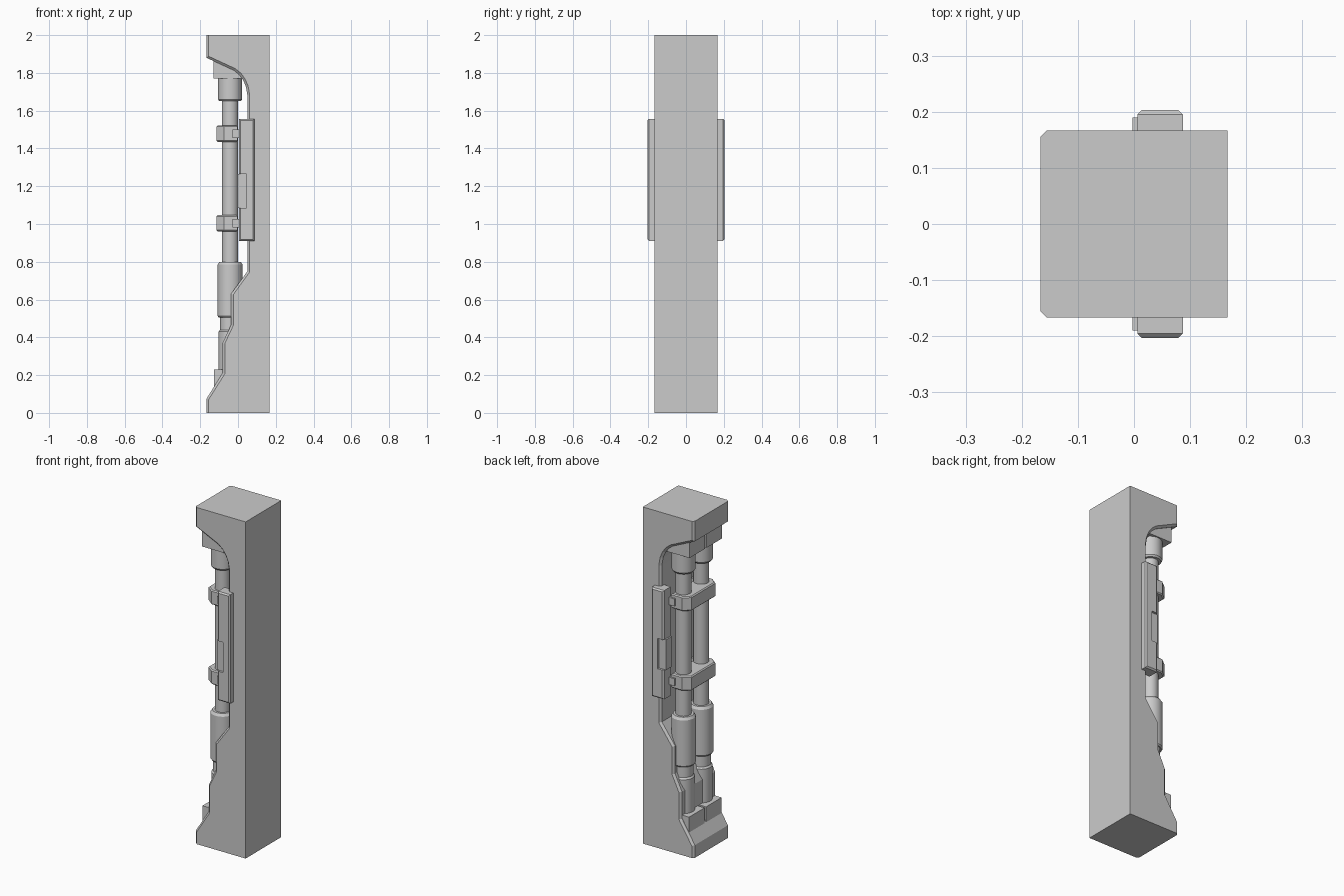
import bpy, bmesh, math

if "Cube" in bpy.data.objects:
    bpy.data.objects.remove(bpy.data.objects["Cube"])

HALF = 0.167      # half width of the pillar
PIPE_X, PIPE_Y = -0.042, 0.083


def finish(bm, name, smooth=False):
    bmesh.ops.recalc_face_normals(bm, faces=bm.faces)
    me = bpy.data.meshes.new(name)
    bm.to_mesh(me)
    bm.free()
    ob = bpy.data.objects.new(name, me)
    bpy.context.collection.objects.link(ob)
    if smooth:
        bpy.ops.object.select_all(action='DESELECT')
        ob.select_set(True)
        bpy.context.view_layer.objects.active = ob
        bpy.ops.object.shade_smooth_by_angle(angle=math.radians(30))
    return ob


def prism(points, lo, hi, axis):
    """Extrude a 2D outline along y (points are x, z) or z (points are x, y)."""
    bm = bmesh.new()
    place = (lambda a, b, t: (a, t, b)) if axis == 'y' else (lambda a, b, t: (a, b, t))
    face = bm.faces.new([bm.verts.new(place(a, b, lo)) for a, b in points])
    ext = bmesh.ops.extrude_face_region(bm, geom=[face])
    move = place(0, 0, hi - lo)
    bmesh.ops.translate(bm, vec=move, verts=[v for v in ext['geom'] if isinstance(v, bmesh.types.BMVert)])
    bmesh.ops.recalc_face_normals(bm, faces=bm.faces)
    return bm


def chamfer(bm, edges, width):
    bmesh.ops.bevel(bm, geom=edges, offset=width, segments=1, affect='EDGES', profile=0.5)


def box(name, x, y, z, bevel=0.0):
    y0, y1 = sorted(y)
    bm = prism([(x[0], z[0]), (x[1], z[0]), (x[1], z[1]), (x[0], z[1])], y0, y1, 'y')
    if bevel:
        chamfer(bm, bm.edges[:], bevel)
    return finish(bm, name)


def lathe(name, profile, x, y, sides=32):
    bm = bmesh.new()
    rings = [[bm.verts.new((x + r * math.cos(2 * math.pi * i / sides),
                            y + r * math.sin(2 * math.pi * i / sides), z))
              for i in range(sides)] for r, z in profile]
    for a, b in zip(rings, rings[1:]):
        for i in range(sides):
            j = (i + 1) % sides
            bm.faces.new((a[i], a[j], b[j], b[i]))
    bm.faces.new(rings[0])
    bm.faces.new(rings[-1])
    return finish(bm, name, smooth=True)


# Pillar body: stepped profile with chamfered front rim
outline = [(HALF, 0), (HALF, 2), (-HALF, 2), (-HALF, 1.88), (-0.02, 1.812),
           (0.006, 1.791), (0.027, 1.762), (0.042, 1.727), (0.05, 1.68),
           (0.05, 0.75), (-0.037, 0.63), (-0.037, 0.465), (-0.082, 0.37),
           (-0.082, 0.21), (-HALF, 0.075), (-HALF, 0)]
body = prism(outline, -HALF, HALF, 'y')
rim = [e for e in body.edges
       if abs(e.verts[0].co.y - e.verts[1].co.y) < 1e-5
       and all(v.co.x < HALF - 0.01 for v in e.verts)
       and not all(v.co.z > 1.999 for v in e.verts)]
chamfer(body, rim, 0.012)
finish(body, "pillar_body")

# Pipe cross-section radii from bottom to top
pipe_profile = [(0.061, 0.12), (0.061, 0.43), (0.053, 0.44), (0.053, 0.505),
                (0.060, 0.505), (0.066, 0.513), (0.066, 0.785), (0.056, 0.80),
                (0.043, 0.80), (0.043, 1.65), (0.057, 1.65), (0.064, 1.66),
                (0.064, 1.80)]

for side, tag in ((-1, "front"), (1, "back")):
    # Pipes with their end blocks
    lathe(f"pipe_{tag}", pipe_profile, PIPE_X, side * PIPE_Y)
    y_span = (side * 0.007, side * 0.153)
    finish(prism([(-0.13, 1.77), (0.04, 1.77), (0.02, 1.80), (-0.02, 1.83), (-0.13, 1.875)],
                 min(y_span), max(y_span), 'y'), f"upper_block_{tag}")
    finish(prism([(-0.127, 0.13), (-0.06, 0.13), (-0.06, 0.23), (-0.127, 0.23)],
                 min(y_span), max(y_span), 'y'), f"lower_block_{tag}")

    # Notched side panel with its inset latch plate
    panel = prism([(0.006, 0.91), (0.087, 0.91), (0.087, 1.557), (0.006, 1.557),
                   (0.006, 1.265), (0.045, 1.265), (0.045, 1.085), (0.006, 1.085)],
                  min(side * 0.135, side * 0.203), max(side * 0.135, side * 0.203), 'y')
    notch = lambda v: 1.08 < v.co.z < 1.27
    edges = [e for e in panel.edges if not (notch(e.verts[0]) and notch(e.verts[1]))
             and all(abs(v.co.y) > 0.2 for v in e.verts)]
    chamfer(panel, edges, 0.008)
    finish(panel, f"side_panel_{tag}")
    box(f"latch_plate_{tag}", (-0.003, 0.046), (side * 0.137, side * 0.19), (1.085, 1.265))

# Clamps around both pipes, each with end lugs reaching the panels
for z, tag in ((1.478, "upper"), (1.004, "lower")):
    clamp = prism([(-0.002, -0.143), (-0.002, 0.143), (-0.075, 0.143), (-0.115, 0.112),
                   (-0.115, -0.112), (-0.075, -0.143)], z - 0.043, z + 0.043, 'z')
    flat = [e for e in clamp.edges if abs(e.verts[0].co.z - e.verts[1].co.z) < 1e-5]
    chamfer(clamp, flat, 0.006)
    finish(clamp, f"{tag}_clamp")
    for side in (-1, 1):
        box(f"{tag}_clamp_lug", (-0.03, 0.05), (side * 0.12, side * 0.152),
            (z - 0.022, z + 0.022))
